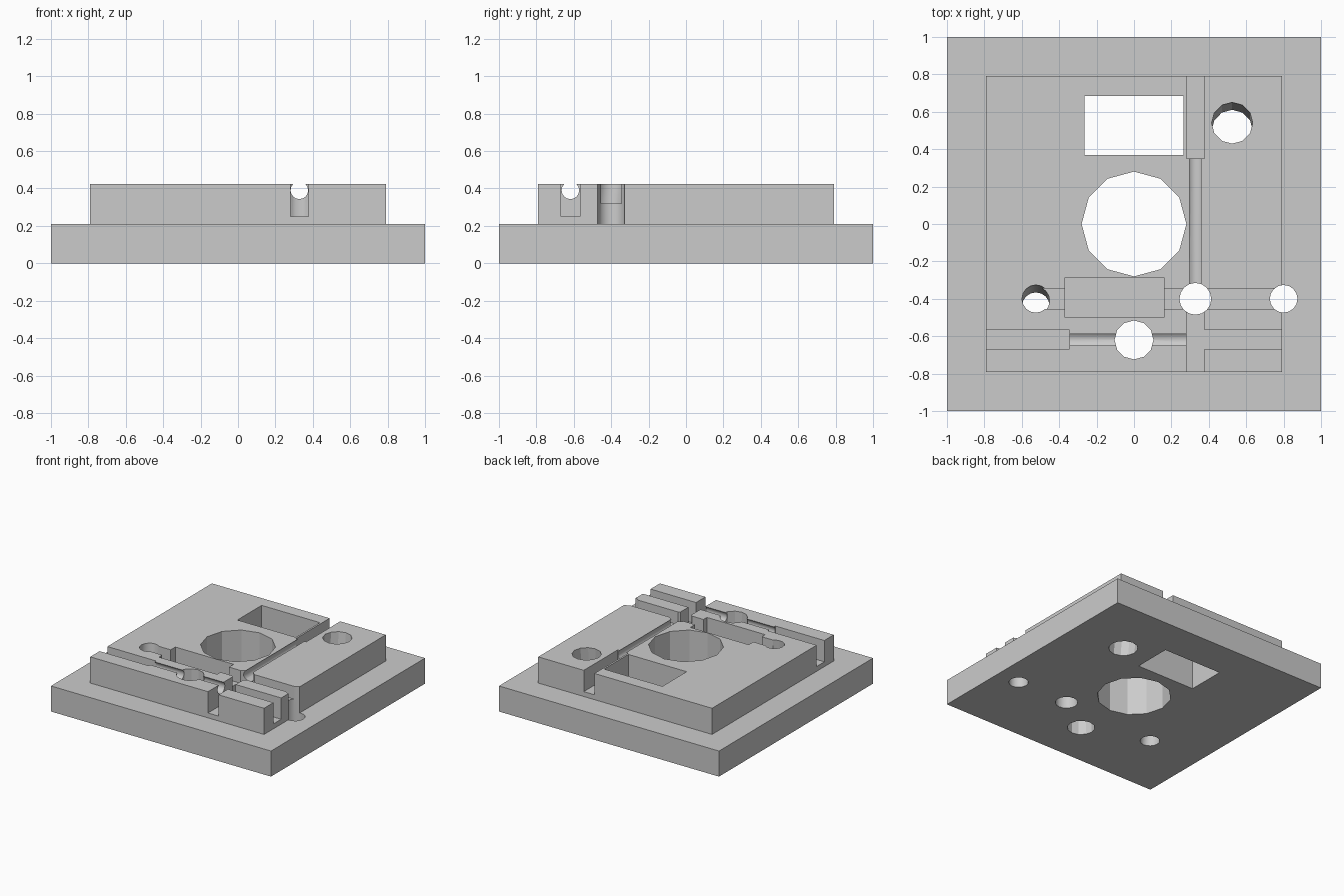
import bpy
from math import radians, atan2, pi
from mathutils import Vector

cube = bpy.data.objects.get("Cube")
if cube:
    bpy.data.objects.remove(cube, do_unlink=True)

grey = bpy.data.materials.new("plain grey")
grey.use_nodes = True
COLOUR = (0.6, 0.6, 0.6, 1)
grey.diffuse_color = COLOUR
grey.node_tree.nodes["Principled BSDF"].inputs["Base Color"].default_value = COLOUR

BASE_TOP, TOP, HALF = 0.21, 0.425, 0.79
SLOT_FLOOR, GROOVE_FLOOR, ROD_Z = 0.25, 0.32, 0.39


def box(name, x0, x1, y0, y1, z0, z1):
    bpy.ops.mesh.primitive_cube_add(
        size=1, location=((x0 + x1) / 2, (y0 + y1) / 2, (z0 + z1) / 2))
    ob = bpy.context.object
    ob.name = name
    ob.scale = (x1 - x0, y1 - y0, z1 - z0)
    bpy.ops.object.transform_apply(location=True, rotation=True, scale=True)
    ob.data.materials.append(grey)
    return ob


def cylinder(name, centre, radius, length, sides, rotation=(0, 0, 0)):
    bpy.ops.mesh.primitive_cylinder_add(vertices=sides, radius=radius, depth=length,
                                        location=centre, rotation=rotation)
    ob = bpy.context.object
    ob.name = name
    bpy.ops.object.transform_apply(location=True, rotation=True, scale=True)
    ob.data.materials.append(grey)
    return ob


def combine(target, tool, operation):
    mod = target.modifiers.new("combine", 'BOOLEAN')
    mod.operation, mod.solver, mod.object = operation, 'EXACT', tool
    bpy.context.view_layer.objects.active = target
    bpy.ops.object.modifier_apply(modifier=mod.name)
    bpy.data.objects.remove(tool, do_unlink=True)


# Base plate with the raised block on it
plate = box("mounting_plate", -1, 1, -1, 1, 0, BASE_TOP)
combine(plate, box("raised_block", -HALF, HALF, -HALF, HALF, 0.1, TOP), 'UNION')

cutters = [
    # Window and recessed pocket
    box("window", -0.265, 0.265, 0.37, 0.685, -0.1, 0.6),
    box("pocket", -0.37, 0.16, -0.5, -0.285, SLOT_FLOOR, 0.6),
    # Shallow cross groove
    box("cross_groove", -0.525, 0.8, -0.455, -0.345, GROOVE_FLOOR, 0.6),
    # Deep slots at the ends of both rod channels
    box("back_slot", 0.28, 0.376, 0.35, 0.9, SLOT_FLOOR, 0.6),
    box("front_slot", 0.28, 0.376, -0.9, -0.4, SLOT_FLOOR, 0.6),
    box("left_slot", 0.28, 0.9, -0.668, -0.568, SLOT_FLOOR, 0.6),
    box("right_slot", -0.9, -0.345, -0.668, -0.568, SLOT_FLOOR, 0.6),
    # Round rod channels
    cylinder("long_channel", (0.328, 0, ROD_Z), 0.047, 1.8, 16, (pi / 2, 0, 0)),
    cylinder("cross_channel", (0, -0.618, ROD_Z), 0.047, 1.8, 16, (0, pi / 2, 0)),
]

# Upright holes: x, y, radius, sides
for x, y, r, sides in [(0, 0, 0.28, 12), (0, -0.62, 0.104, 12),
                       (0.328, -0.4, 0.085, 16), (0.8, -0.4, 0.074, 16)]:
    cutters.append(cylinder("hole", (x, y, 0.2), r, 1, sides))

# Leaning holes drift towards the front on their way down
lean = atan2(0.04, TOP)
for x, y, r, sides in [(0.525, 0.52, 0.11, 12), (-0.525, -0.42, 0.074, 16)]:
    cutters.append(cylinder("leaning_hole", (x, y, TOP / 2), r, 1.2, sides, (-lean, 0, 0)))

for tool in cutters:
    combine(plate, tool, 'DIFFERENCE')

# One material everywhere, smooth only on the fine round channels
plate.data.materials.clear()
plate.data.materials.append(grey)
for face in plate.data.polygons:
    face.material_index = 0
bpy.ops.object.select_all(action='DESELECT')
plate.select_set(True)
bpy.context.view_layer.objects.active = plate
bpy.ops.object.shade_smooth_by_angle(angle=radians(25))
